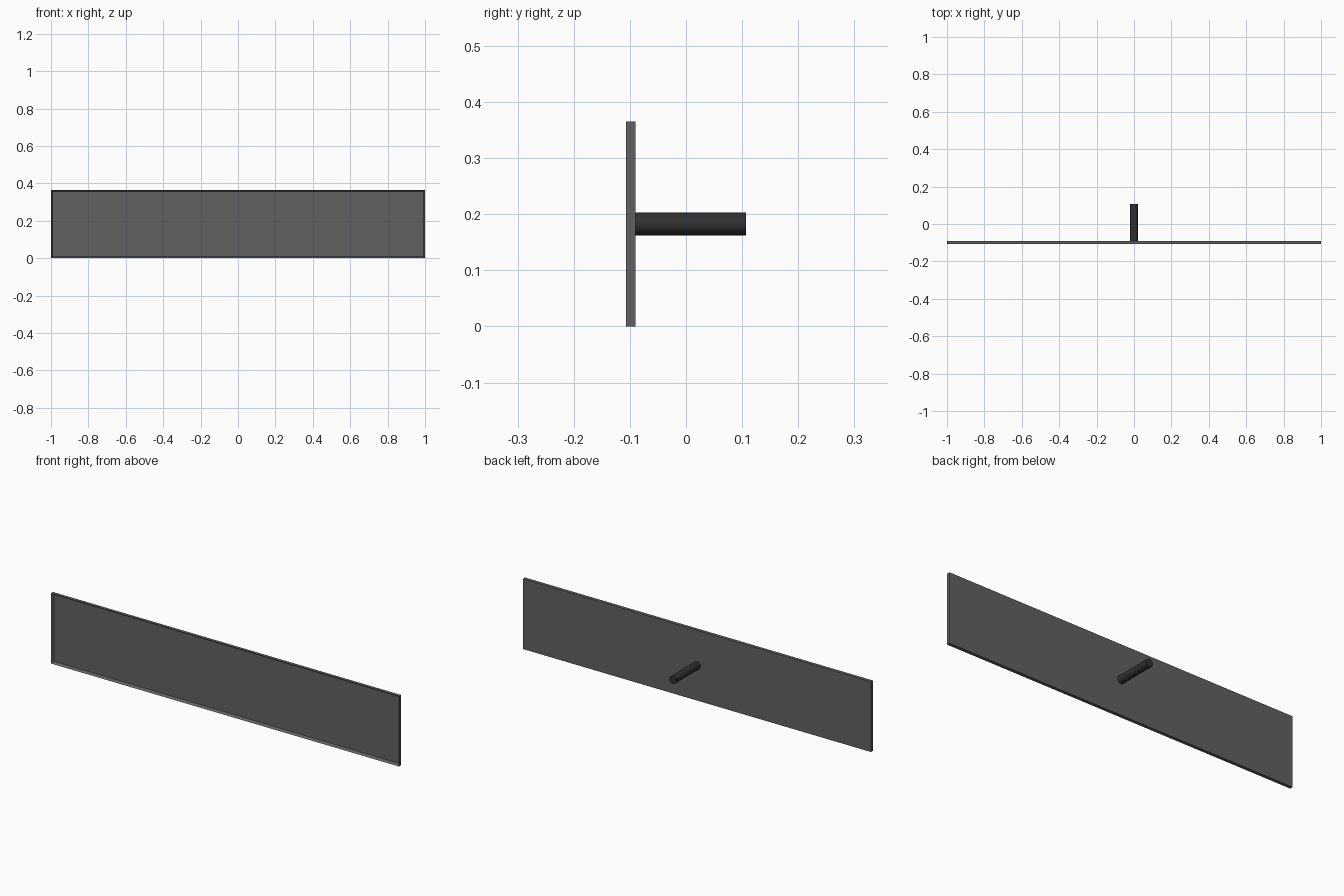
import bpy, bmesh, math

if "Cube" in bpy.data.objects:
    bpy.data.objects.remove(bpy.data.objects["Cube"])

W, H = 2.0, 0.365
Y_FRONT, Y_BACK = -0.107, -0.09
RIM, RECESS = 0.012, 0.013


def paint(obj, name, shade):
    mat = bpy.data.materials.new(name)
    mat.diffuse_color = (shade, shade, shade, 1)
    mat.use_nodes = True
    mat.node_tree.nodes["Principled BSDF"].inputs["Base Color"].default_value = mat.diffuse_color
    obj.data.materials.append(mat)


# Wide panel with a thin raised rim around its front face
bpy.ops.mesh.primitive_cube_add(size=1, location=(0, (Y_FRONT + Y_BACK) / 2, H / 2))
panel = bpy.context.object
panel.name = "panel"
panel.scale = (W, Y_BACK - Y_FRONT, H)
bpy.ops.object.transform_apply(location=False, rotation=False, scale=True)
bm = bmesh.new()
bm.from_mesh(panel.data)
front = [f for f in bm.faces if f.normal.y < -0.9]
bmesh.ops.inset_region(bm, faces=front, thickness=RIM)
bmesh.ops.translate(bm, verts=front[0].verts, vec=(0, RECESS, 0))
bm.to_mesh(panel.data)
bm.free()
paint(panel, "panel_grey", 0.12)

# Round peg standing out from the middle of the back
y0, y1 = Y_BACK, 0.107
bpy.ops.mesh.primitive_cylinder_add(vertices=32, radius=0.0205, depth=y1 - y0,
                                    location=(0, (y0 + y1) / 2, H / 2),
                                    rotation=(math.pi / 2, 0, 0))
peg = bpy.context.object
peg.name = "back_peg"
bpy.ops.object.shade_smooth_by_angle(angle=math.radians(40))
paint(peg, "peg_dark_grey", 0.03)
